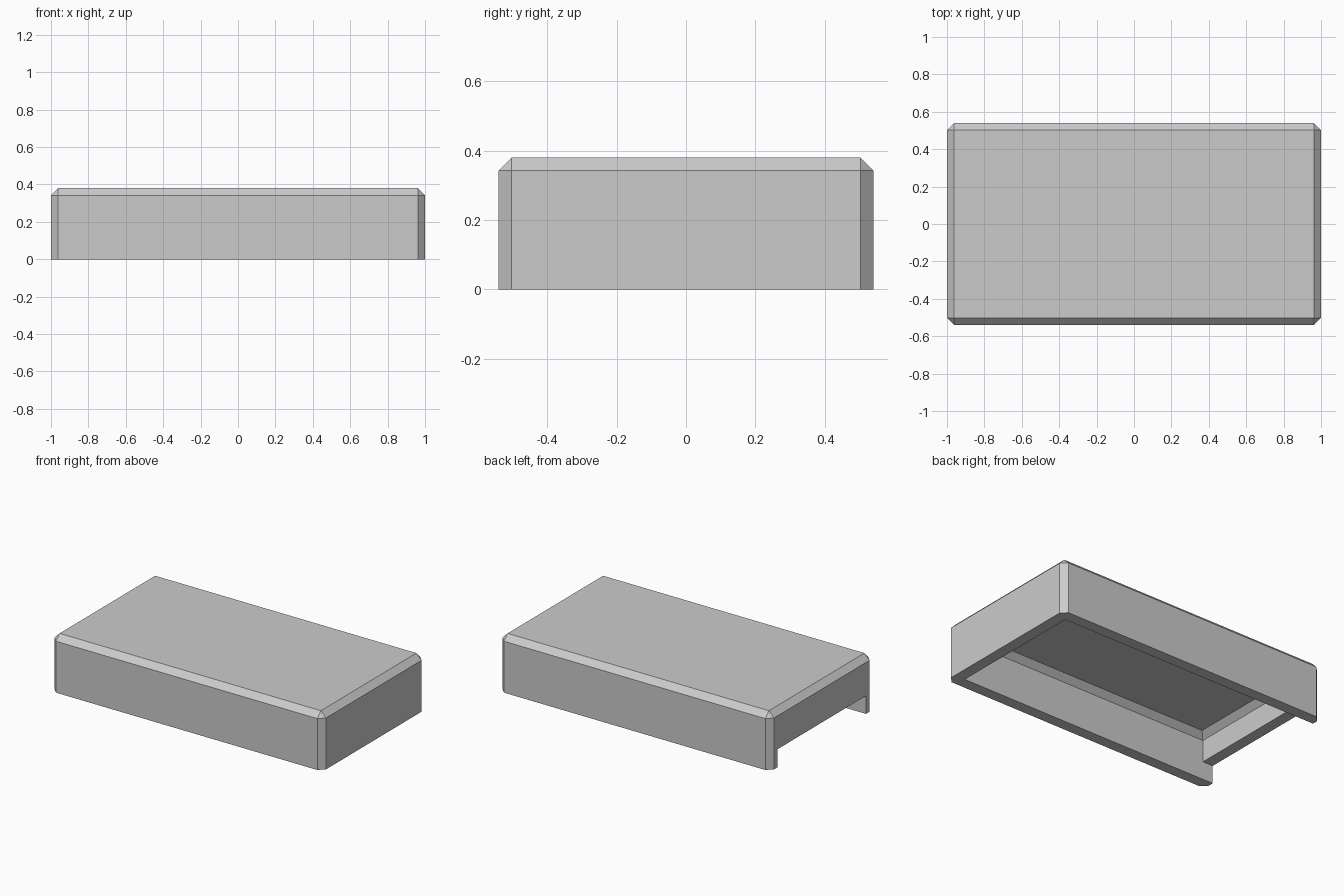
import bpy
import bmesh
from mathutils import Matrix, Vector

default = bpy.data.objects.get("Cube")
if default:
    bpy.data.objects.remove(default, do_unlink=True)

HALF_X, HALF_Y, HEIGHT = 1.0, 0.54, 0.38
CHAMFER = 0.038
WALL = 2 * CHAMFER
NOTCH_HEIGHT = 0.12
BELOW = -0.2

grey = bpy.data.materials.new("grey plastic")
grey.use_nodes = True
colour = (0.6, 0.6, 0.6, 1.0)
grey.diffuse_color = colour
grey.node_tree.nodes["Principled BSDF"].inputs["Base Color"].default_value = colour


def box(name, low, high, chamfered=None):
    """Box between two corners; edges passing the rule get a flat chamfer."""
    low, high = Vector(low), Vector(high)
    bm = bmesh.new()
    matrix = Matrix.Translation((low + high) / 2) @ Matrix.Diagonal((high - low).to_4d())
    bmesh.ops.create_cube(bm, size=1, matrix=matrix)
    if chamfered:
        edges = [e for e in bm.edges if chamfered([v.co.z for v in e.verts], high.z)]
        bmesh.ops.bevel(bm, geom=edges, offset=CHAMFER, segments=1, affect='EDGES')
    bmesh.ops.recalc_face_normals(bm, faces=bm.faces)
    mesh = bpy.data.meshes.new(name)
    bm.to_mesh(mesh)
    bm.free()
    mesh.materials.append(grey)
    obj = bpy.data.objects.new(name, mesh)
    bpy.context.collection.objects.link(obj)
    return obj


def any_at_top(zs, top):
    return max(zs) > top - 0.001


def both_at_top(zs, top):
    return min(zs) > top - 0.001


# Outer cover: every edge chamfered except the bottom rim
cover = box("cover_shell", (-HALF_X, -HALF_Y, 0), (HALF_X, HALF_Y, HEIGHT), any_at_top)

# Hollow inside, chamfered only where walls meet the ceiling
inner_x, inner_y = HALF_X - WALL, HALF_Y - WALL
cavity = box("cavity_cutter", (-inner_x, -inner_y, BELOW),
             (inner_x, inner_y, HEIGHT - WALL), both_at_top)

# Open slot under one short end wall
notch = box("end_slot_cutter", (-HALF_X - 0.1, -inner_y, BELOW),
            (-inner_x + 0.05, inner_y, NOTCH_HEIGHT))

# Carve the cover, then discard the cutters
bpy.context.view_layer.objects.active = cover
for cutter in (cavity, notch):
    cutter.hide_render = True
    cut = cover.modifiers.new(cutter.name, 'BOOLEAN')
    cut.operation = 'DIFFERENCE'
    cut.solver = 'EXACT'
    cut.object = cutter
    bpy.ops.object.modifier_apply(modifier=cut.name)
    bpy.data.objects.remove(cutter, do_unlink=True)
